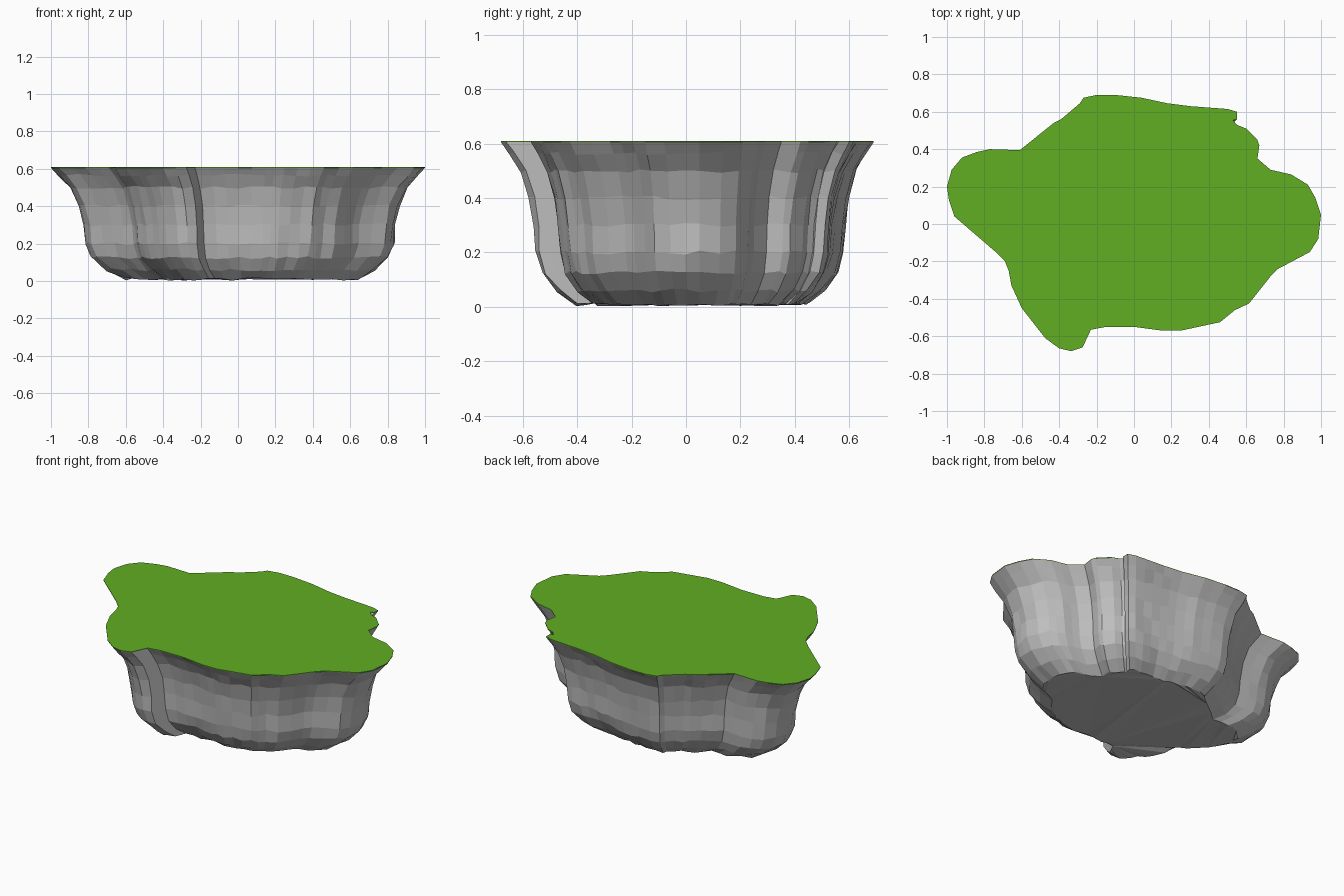
import bpy
import bmesh
import math
import random
from mathutils import Vector

random.seed(4)

default_cube = bpy.data.objects.get("Cube")
if default_cube:
    bpy.data.objects.remove(default_cube, do_unlink=True)


def make_material(name, colour):
    material = bpy.data.materials.new(name)
    material.use_nodes = True
    material.diffuse_color = colour
    shader = material.node_tree.nodes["Principled BSDF"]
    shader.inputs["Base Color"].default_value = colour
    shader.inputs["Roughness"].default_value = 0.9
    return material


def add_object(name, mesh_builder, material):
    """Turn a bmesh into a flat shaded, single colour object."""
    bmesh.ops.recalc_face_normals(mesh_builder, faces=mesh_builder.faces[:])
    mesh = bpy.data.meshes.new(name)
    mesh_builder.to_mesh(mesh)
    mesh_builder.free()
    mesh.materials.append(material)
    part = bpy.data.objects.new(name, mesh)
    bpy.context.scene.collection.objects.link(part)
    return part


def resample(points, longest):
    """Split every edge of a closed outline that is too long."""
    result = []
    for start, end in zip(points, points[1:] + points[:1]):
        steps = max(1, math.ceil((end - start).length / longest))
        result += [start.lerp(end, step / steps) for step in range(steps)]
    return result


# Rim outline, clockwise from the back, in hundredths
RIM = [(18, 64.5), (30, 63), (50, 61.5), (55, 60), (55, 56), (53, 55.5),
       (55, 53), (60, 51), (66, 45), (67, 42), (66, 35), (73, 29),
       (84, 26.5), (93, 21), (97, 14), (100, 5), (98.5, -8), (94, -15),
       (77, -24), (73, -28), (61.5, -42.5), (54, -46), (46, -52.5),
       (25, -57), (15, -57), (0, -55), (-15, -55), (-23, -56.5),
       (-27.5, -66), (-33.5, -68), (-40, -66.5), (-47.5, -61), (-60, -45),
       (-65.5, -33), (-67, -25), (-69, -20), (-74.5, -14.5), (-96, 4),
       (-99, 13), (-100, 20), (-97.5, 29), (-92, 35.5), (-84, 38.5),
       (-77, 40), (-61, 39.5), (-43, 54), (-39, 56), (-29, 64.5),
       (-27, 67.5), (-20, 69), (-10, 69), (4, 67.5)]

# Wall profile: share of the rim size, height
PROFILE = [(1, 0.605), (0.96, 0.565), (0.9, 0.5), (0.857, 0.4),
           (0.835, 0.3), (0.825, 0.2), (0.795, 0.125), (0.72, 0.06),
           (0.63, 0.01)]

outline = resample([Vector(p) / 100 for p in RIM], 0.1)
count = len(outline)
rock_grey = make_material("rock grey", (0.52, 0.52, 0.52, 1))
grass_green = make_material("grass green", (0.12, 0.42, 0.017, 1))

# Rock body: rings of the rim outline shrinking towards the base
bm = bmesh.new()
rings = []
for level, (share, height) in enumerate(PROFILE):
    shift = 0.05 * (1 - share)
    ring = []
    for point in outline:
        wobble = 0 if level == 0 else random.uniform(-0.006, 0.006)
        rise = 0 if level == 0 else random.uniform(-0.008, 0.008)
        x = point.x * (share + wobble) + shift
        y = point.y * (share + wobble) + shift
        ring.append(bm.verts.new((x, y, max(0, height + rise))))
    rings.append(ring)
for upper, lower in zip(rings, rings[1:]):
    for i in range(count):
        j = (i + 1) % count
        bm.faces.new((upper[i], upper[j], lower[j], lower[i]))
base = bm.faces.new(rings[-1])
bmesh.ops.triangulate(bm, faces=[base])
# Close the body just under the grass so normals point outwards
lid = bm.faces.new(reversed(rings[0]))
bmesh.ops.recalc_face_normals(bm, faces=bm.faces[:])
bmesh.ops.triangulate(bm, faces=[lid])
add_object("rock_body", bm, rock_grey)

# Grass top: thin plate filling the rim
bm = bmesh.new()
plate = bm.faces.new([bm.verts.new((p.x, p.y, 0.605)) for p in outline])
extruded = bmesh.ops.extrude_face_region(bm, geom=[plate])
raised = [v for v in extruded["geom"] if isinstance(v, bmesh.types.BMVert)]
bmesh.ops.translate(bm, verts=raised, vec=(0, 0, 0.004))
bmesh.ops.triangulate(bm, faces=[f for f in bm.faces if len(f.verts) > 4])
add_object("grass_top", bm, grass_green)
